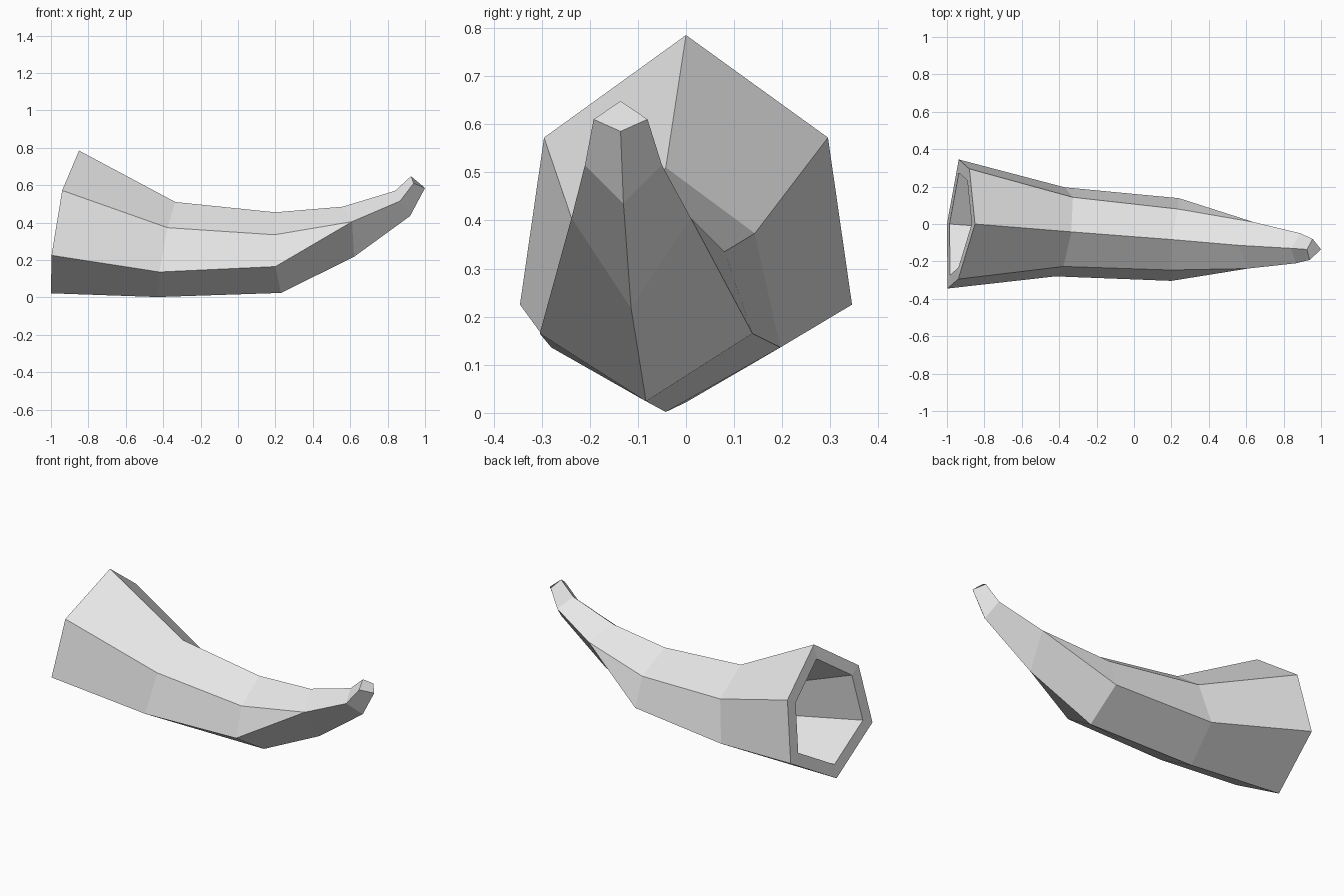
import bpy
import bmesh
from mathutils import Vector

cube = bpy.data.objects.get("Cube")
if cube:
    bpy.data.objects.remove(cube, do_unlink=True)

mat = bpy.data.materials.new("pale_grey")
mat.use_nodes = True
GREY = (0.8, 0.8, 0.8, 1)
mat.diffuse_color = GREY
mat.node_tree.nodes["Principled BSDF"].inputs["Base Color"].default_value = GREY

# Cross-sections from mouth to tip. Each row: ridge y, sideways skew in x, then
# (x, half width, z) for top, shoulder, belly and keel
SECTIONS = [
    (0.00, 0.03, (-0.85, 0, 0.785), (-0.91, 0.295, 0.572), (-0.967, 0.345, 0.225), (-1.0, 0, 0.022)),
    (-0.042, 0.025, (-0.335, 0, 0.51), (-0.352, 0.185, 0.373), (-0.395, 0.238, 0.136), (-0.43, 0, 0.002)),
    (-0.083, 0.02, (0.2, 0, 0.455), (0.215, 0.163, 0.335), (0.22, 0.221, 0.165), (0.23, 0, 0.024)),
    (-0.114, 0.015, (0.56, 0, 0.485), (0.625, 0.124, 0.405), (0.625, 0.124, 0.405), (0.62, 0, 0.217)),
    (-0.13, 0.012, (0.84, 0, 0.57), (0.878, 0.08, 0.515), (0.878, 0.08, 0.515), (0.92, 0, 0.435)),
    (-0.136, 0.008, (0.925, 0, 0.648), (0.947, 0.056, 0.61), (0.947, 0.056, 0.61), (1.0, 0, 0.585)),
]


def ring_points(section):
    """Six points round the horn, from the top down one side and up the other."""
    ridge, skew, top, shoulder, belly, keel = section
    order = [(top, 0), (shoulder, 1), (belly, 1), (keel, 0), (belly, -1), (shoulder, -1)]
    return [Vector((x + side * skew, ridge + side * w, z)) for (x, w, z), side in order]


def shrink(points, factor):
    centre = sum(points, Vector()) / len(points)
    return [centre + (p - centre) * factor for p in points]


def bridge(bm, a, b):
    for i in range(len(a)):
        j = (i + 1) % len(a)
        bm.faces.new((a[i], a[j], b[j], b[i]))


bm = bmesh.new()
outer = [ring_points(s) for s in SECTIONS]
# Hollow inside, running back out of the horn to the mouth
inner = [shrink(outer[i], f) for i, f in ((3, 0.4), (2, 0.66), (1, 0.74), (0, 0.79))]
loops = [[bm.verts.new(p) for p in ring] for ring in outer[::-1] + inner[::-1]]
for a, b in zip(loops, loops[1:]):
    bridge(bm, a, b)
bm.faces.new(loops[0])
bm.faces.new(loops[-1])

# The two side points merge into one towards the tip
bmesh.ops.remove_doubles(bm, verts=bm.verts[:], dist=0.0005)
bmesh.ops.recalc_face_normals(bm, faces=bm.faces[:])

mesh = bpy.data.meshes.new("horn")
bm.to_mesh(mesh)
bm.free()
mesh.materials.append(mat)
horn = bpy.data.objects.new("horn", mesh)
bpy.context.collection.objects.link(horn)
